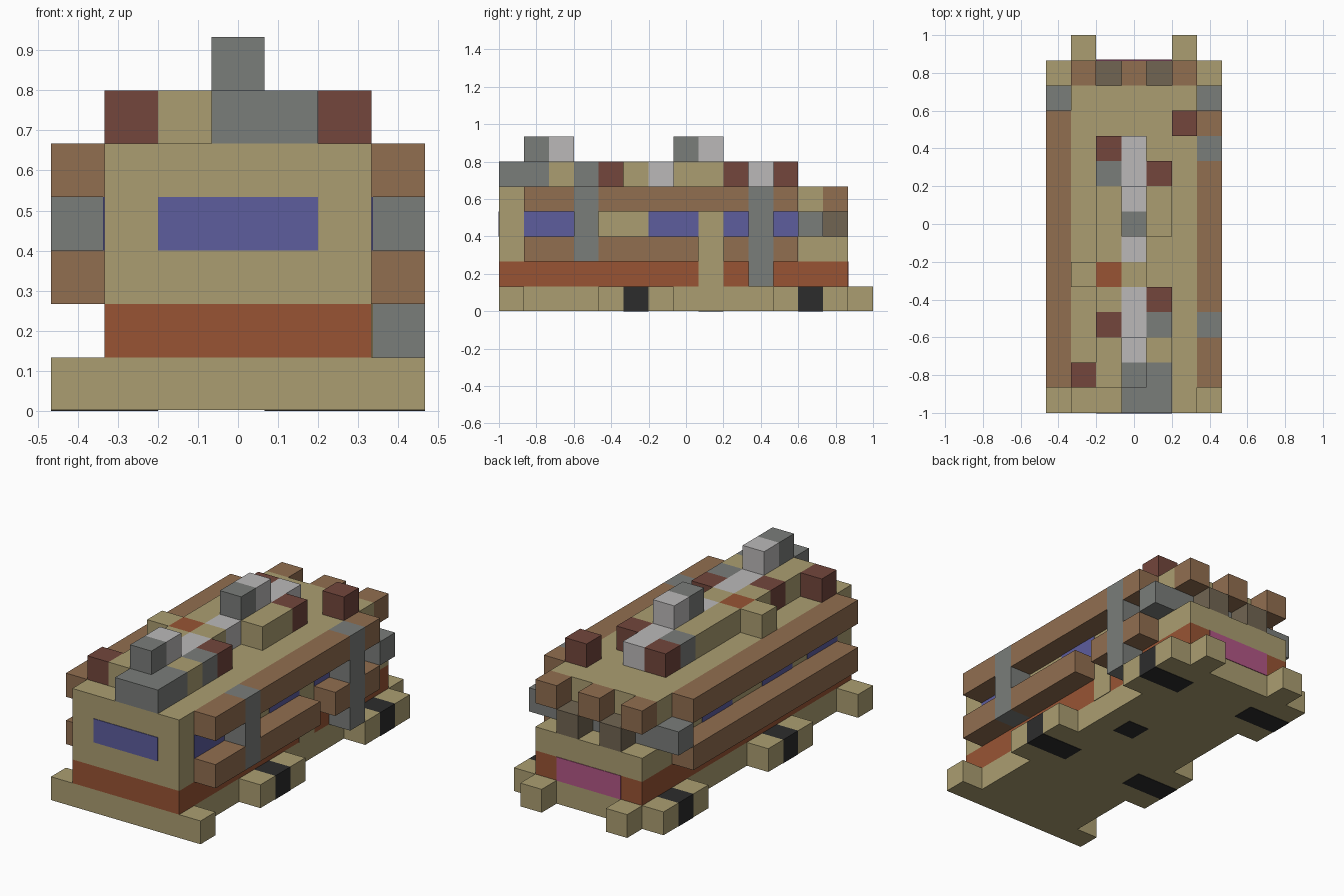
import bpy
import bmesh

cube = bpy.data.objects.get("Cube")
if cube:
    bpy.data.objects.remove(cube, do_unlink=True)

U = 2 / 15      # one block
T = 0.025       # plate thickness, in blocks


def linear(c):
    c /= 255
    return c / 12.92 if c <= 0.04045 else ((c + 0.055) / 1.055) ** 2.4


def material(name, *rgb):
    m = bpy.data.materials.new(name)
    col = (*[linear(c) for c in rgb], 1)
    m.use_nodes = True
    m.diffuse_color = col
    bsdf = m.node_tree.nodes["Principled BSDF"]
    bsdf.inputs["Base Color"].default_value = col
    bsdf.inputs["Roughness"].default_value = 0.9
    return m


tan = material("tan", 171, 158, 113)
brown = material("brown", 145, 110, 80)
rust = material("rust", 152, 84, 52)
grey = material("grey", 122, 125, 122)
light = material("light_grey", 187, 185, 185)
red = material("red_brown", 115, 70, 60)
blue = material("window_blue", 93, 93, 158)
umber = material("dark_brown", 113, 101, 82)
pink = material("magenta", 178, 86, 134)
black = material("black", 44, 44, 44)


def block(name, mat, x, y, z):
    """Box from (start, end) ranges counted in blocks."""
    lo, hi = zip(x, y, z)
    bm = bmesh.new()
    bmesh.ops.create_cube(bm, size=1)
    for v in bm.verts:
        p = [hi[i] if v.co[i] > 0 else lo[i] for i in range(3)]
        v.co = ((p[0] - 3.5) * U, (p[1] - 7.5) * U, p[2] * U)
    me = bpy.data.meshes.new(name)
    bm.to_mesh(me)
    bm.free()
    me.materials.append(mat)
    ob = bpy.data.objects.new(name, me)
    bpy.context.collection.objects.link(ob)
    return ob


# Chassis, bumpers and wheels
G = 0.015
block("chassis", tan, (1, 6), (0, 14), (G, 1))
for x in (0, 6):
    block("front_bumper", tan, (x, x + 1), (0, 1), (G, 1))
for x in (1, 5):
    block("rear_bumper", tan, (x, x + 1), (14, 15), (G, 1))
for y in (5, 12):
    for outer, wide in ((0, 0), (6, 5)):
        for dy in (-1, 1):
            block("wheel_guard", tan, (outer, outer + 1), (y + dy, y + dy + 1), (G, 1))
        block("wheel", black, (wide, wide + 2), (y, y + 1), (0, 1))
block("underside_hatch", black, (4, 5), (8, 9), (0, G + T))

# Body layers
block("lower_body", rust, (1, 6), (0, 14), (1, 2))
block("middle_body", tan, (1, 6), (0, 14), (2, 3))
block("window_body", tan, (1, 6), (0, 12), (3, 4))
block("roof", tan, (1, 6), (0, 13), (4, 5))
block("rear_shelf", grey, (0, 7), (12, 13), (3, 4))

# Door, rear panel and windows
block("door_panel", tan, (6, 6 + T), (8, 9), (1, 2))
block("rear_panel", pink, (2, 5), (14, 14 + T), (1, 2))
block("front_window", blue, (2, 5), (-T, 0), (3, 4))
for a, b in ((1, 3), (6, 8), (9, 10), (11, 12)):
    block("left_window", blue, (6, 6 + T), (a, b), (3, 4))
for a, b in ((1, 3), (4, 6), (8, 10)):
    block("right_window", blue, (1 - T, 1), (a, b), (3, 4))

# Side rails and upright straps
for z in (2, 4):
    block("right_rail", brown, (0, 1), (1, 12), (z, z + 1))
for z, spans in ((2, ((1, 3), (4, 8), (9, 10), (11, 12))),
                 (4, ((1, 3), (4, 10), (11, 12)))):
    for s in spans:
        block("left_rail", brown, (6, 7), s, (z, z + 1))
block("front_strap", grey, (6, 7), (3, 4), (2, 5))
block("rear_strap", grey, (6, 7), (10, 11), (1, 5))

# Rear railing
for x in (1, 3, 5):
    block("railing_top", brown, (x, x + 1), (13, 14), (4, 5))
for x in (2, 4):
    block("railing_post", umber, (x, x + 1), (13, 14), (3, 4))

# Roof cargo: name, colour, column, first row, last row
cargo = [
    ("cab_box", grey, 3, 0, 1), ("cab_box", grey, 4, 0, 1),
    ("crate", tan, 2, 1, 2), ("crate", red, 2, 3, 3),
    ("crate", tan, 2, 4, 4), ("crate", rust, 2, 5, 5),
    ("crate", tan, 2, 6, 8), ("crate", grey, 2, 9, 9),
    ("crate", red, 2, 10, 10), ("spine", tan, 3, 2, 2),
    ("spine", light, 3, 3, 4), ("spine", tan, 3, 5, 5),
    ("spine", light, 3, 6, 6), ("spine", tan, 3, 7, 8),
    ("spine", light, 3, 9, 10), ("crate", tan, 4, 2, 2),
    ("crate", grey, 4, 3, 3), ("crate", red, 4, 4, 4),
    ("crate", tan, 4, 7, 8), ("crate", red, 4, 9, 9),
    ("side_crate", red, 1, 1, 1), ("side_crate", tan, 1, 5, 5),
    ("side_crate", red, 5, 11, 11),
]
for name, mat, x, a, b in cargo:
    block(name, mat, (x, x + 1), (a, b + 1), (5, 6))

# Two roof turrets
for y in (1, 7):
    block("turret_front", grey, (3, 4), (y, y + 1), (6, 7))
    block("turret_back", light, (3, 4), (y + 1, y + 2), (6, 7))
